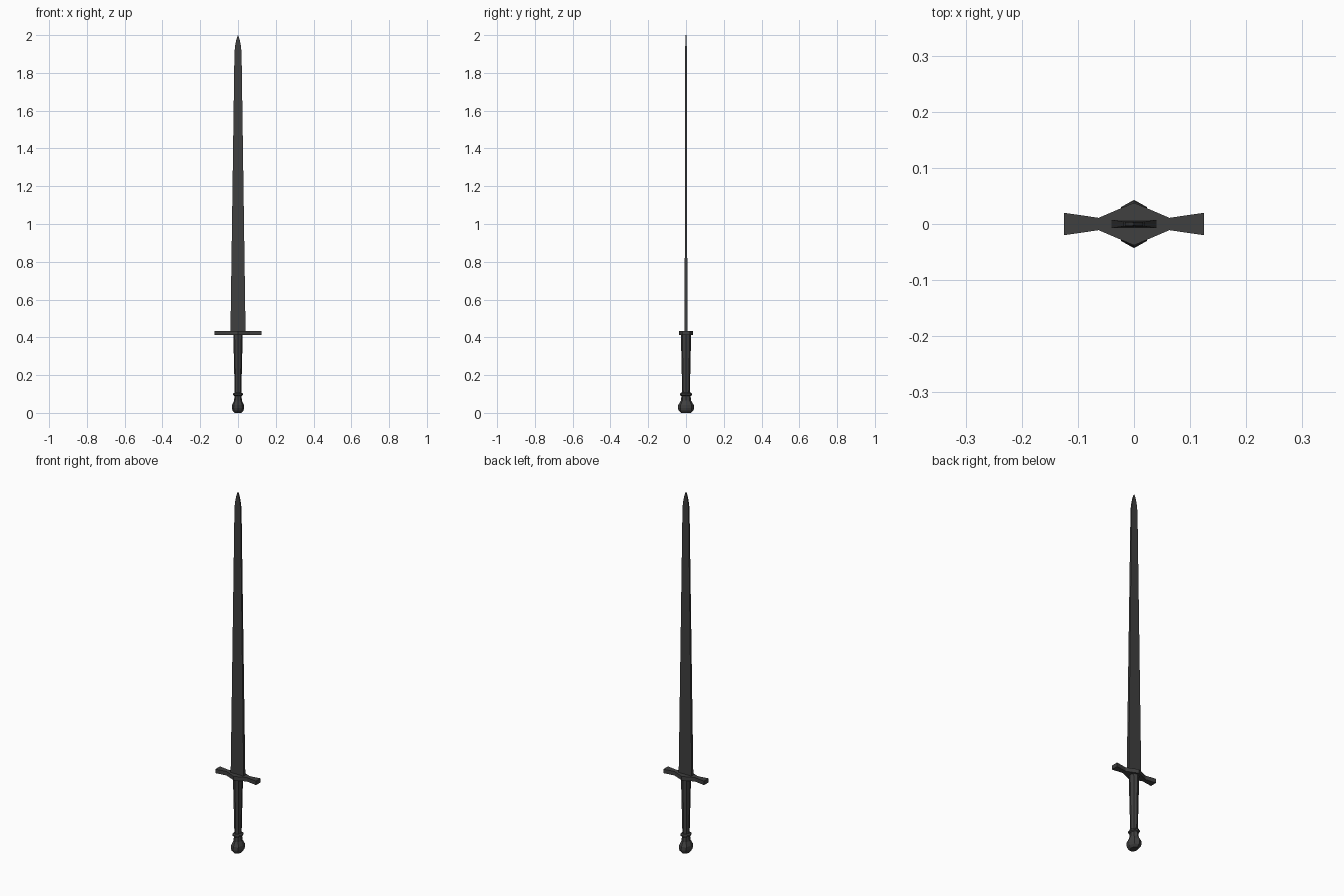
import bpy, bmesh
from math import cos, sin, pi

if "Cube" in bpy.data.objects:
    bpy.data.objects.remove(bpy.data.objects["Cube"])


def loft(name, rings):
    """Skin a list of equal-length point rings and cap both ends."""
    bm = bmesh.new()
    loops = [[bm.verts.new(p) for p in ring] for ring in rings]
    n = len(loops[0])
    for a, b in zip(loops, loops[1:]):
        for i in range(n):
            j = (i + 1) % n
            bm.faces.new((a[i], a[j], b[j], b[i]))
    bm.faces.new(loops[0][::-1])
    bm.faces.new(loops[-1])
    bmesh.ops.recalc_face_normals(bm, faces=bm.faces)
    mesh = bpy.data.meshes.new(name)
    bm.to_mesh(mesh)
    bm.free()
    obj = bpy.data.objects.new(name, mesh)
    bpy.context.collection.objects.link(obj)
    return obj


def octagon(z, rx, ry):
    return [(rx * cos(i * pi / 4), ry * sin(i * pi / 4), z) for i in range(8)]


def bar(z, hx, hy):
    return [(-hx, -hy, z), (hx, -hy, z), (hx, hy, z), (-hx, hy, z)]


# Blade: flat tapering bar with a rounded point
loft("blade", [bar(*s) for s in [
    (0.425, 0.04, 0.0075), (1.90, 0.019, 0.0042), (1.94, 0.016, 0.004),
    (1.975, 0.009, 0.0035), (2.0, 0.001, 0.003)]])

# Crossguard: diamond centre with flared arms
sections = [(-0.125, 0.02), (-0.063, 0.011), (0, 0.038), (0.063, 0.011), (0.125, 0.02)]
loft("crossguard", [[(x, -w, 0.412), (x, w, 0.412), (x, w, 0.434), (x, -w, 0.434)]
                    for x, w in sections])

# Grip: tapered octagonal handle
loft("grip", [octagon(0.09, 0.017, 0.02), octagon(0.415, 0.025, 0.027)])

# Collar between grip and pommel
loft("collar", [octagon(*s) for s in [
    (0.09, 0.019, 0.025), (0.094, 0.026, 0.032),
    (0.102, 0.026, 0.032), (0.107, 0.019, 0.025)]])

# Pommel: faceted octagonal bulb
loft("pommel", [octagon(*s) for s in [
    (0.0, 0.019, 0.026), (0.012, 0.029, 0.039), (0.025, 0.032, 0.043),
    (0.042, 0.031, 0.041), (0.065, 0.021, 0.027), (0.093, 0.018, 0.024)]])

# Dark iron colour
iron = bpy.data.materials.new("dark_iron")
iron.diffuse_color = (0.05, 0.05, 0.05, 1)
iron.use_nodes = True
iron.node_tree.nodes["Principled BSDF"].inputs["Base Color"].default_value = iron.diffuse_color
for obj in bpy.context.collection.objects:
    obj.data.materials.append(iron)
